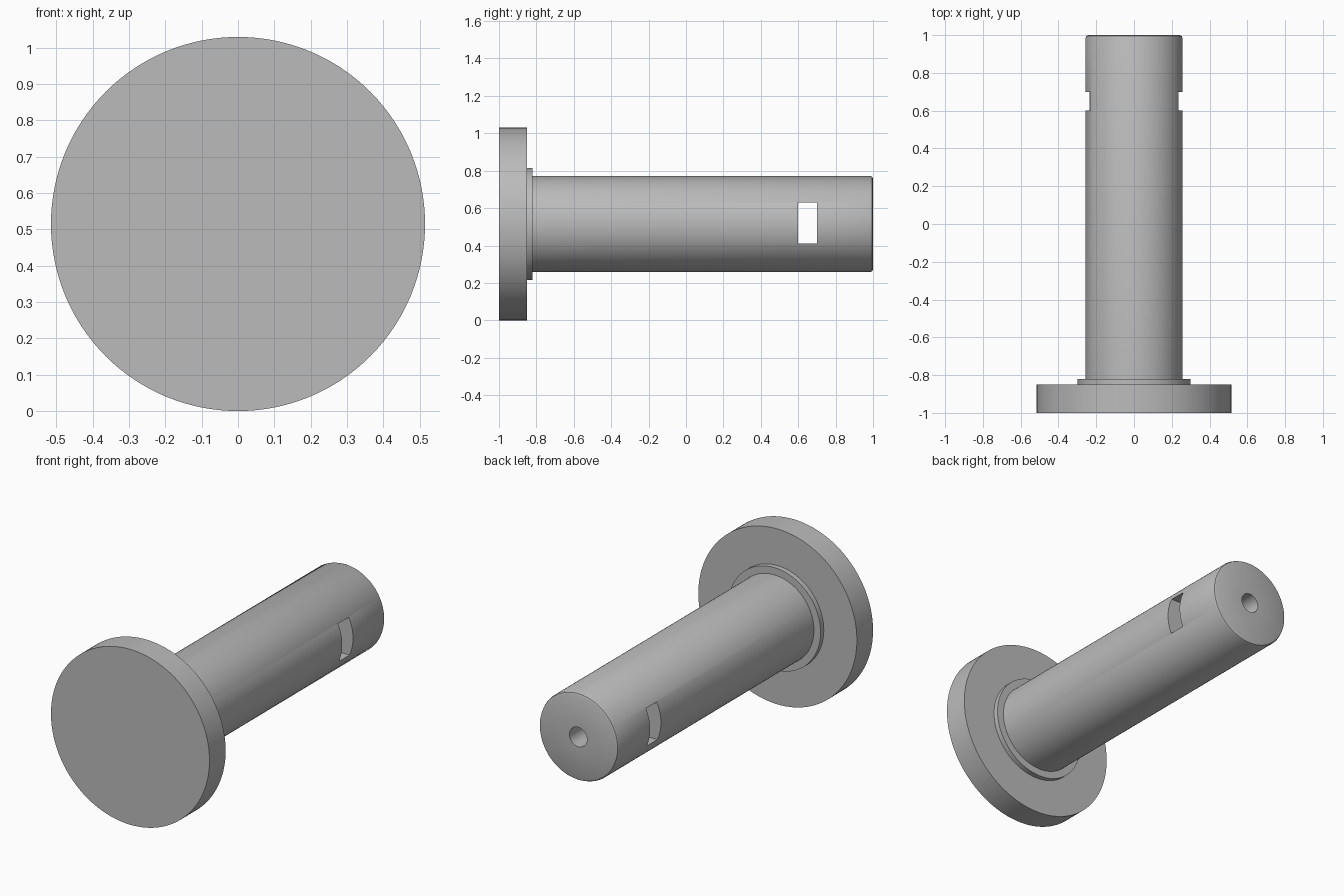
import bpy, bmesh
from math import radians
from mathutils import Matrix, Vector

cube = bpy.data.objects.get("Cube")
if cube:
    bpy.data.objects.remove(cube, do_unlink=True)

AXIS_Z = 0.515   # height of the pin's centre line
SEGMENTS = 128

steel = bpy.data.materials.new("grey steel")
steel.use_nodes = True
GREY = (0.5, 0.5, 0.5, 1)
steel.diffuse_color = GREY
steel.node_tree.nodes["Principled BSDF"].inputs["Base Color"].default_value = GREY


def add_object(name, bm):
    bmesh.ops.recalc_face_normals(bm, faces=bm.faces)
    mesh = bpy.data.meshes.new(name)
    bm.to_mesh(mesh)
    bm.free()
    mesh.materials.append(steel)
    obj = bpy.data.objects.new(name, mesh)
    bpy.context.collection.objects.link(obj)
    return obj


def lathe(name, profile):
    """Spin (radius, y) points around the horizontal centre line."""
    bm = bmesh.new()
    verts = [bm.verts.new((r, y, AXIS_Z)) for r, y in profile]
    edges = [bm.edges.new(pair) for pair in zip(verts, verts[1:])]
    bmesh.ops.spin(bm, geom=verts + edges, cent=(0, 0, AXIS_Z), axis=(0, 1, 0),
                   angle=radians(360), steps=SEGMENTS, use_duplicate=False)
    bmesh.ops.remove_doubles(bm, verts=bm.verts, dist=1e-5)
    return add_object(name, bm)


# Headed pin: head, collar, shaft with rounded end, and blind bore
pin = lathe("headed_pin", [
    (0, -1), (0.515, -1), (0.515, -0.85), (0.3, -0.85), (0.3, -0.82),
    (0.257, -0.82), (0.257, 0.985), (0.2525, 0.9955), (0.242, 1),
    (0.057, 1), (0.057, 0.75), (0, 0.72)])

# Rectangular cotter slot straight through the shaft
bm = bmesh.new()
bmesh.ops.create_cube(bm, size=1, matrix=Matrix.LocRotScale(
    Vector((0, 0.65, 0.52)), None, Vector((0.8, 0.1, 0.22))))
cutter = add_object("slot_cutter", bm)
cutter.hide_render = True

slot = pin.modifiers.new("slot", 'BOOLEAN')
slot.operation = 'DIFFERENCE'
slot.solver = 'EXACT'
slot.object = cutter

bpy.ops.object.select_all(action='DESELECT')
bpy.context.view_layer.objects.active = pin
pin.select_set(True)
bpy.ops.object.modifier_apply(modifier="slot")
bpy.data.objects.remove(cutter, do_unlink=True)
bpy.ops.object.shade_smooth_by_angle(angle=radians(35))
